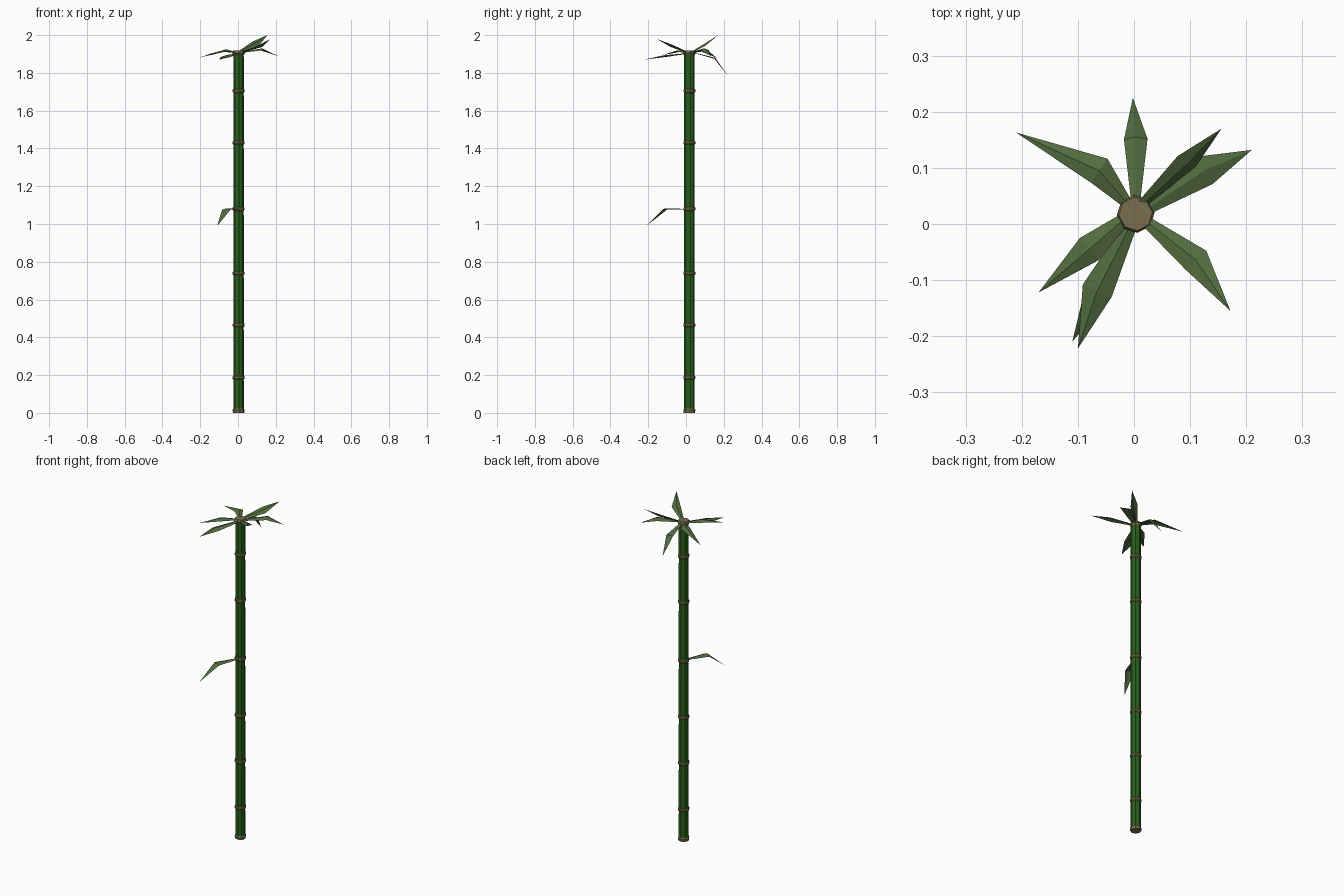
import bpy, bmesh, math
from mathutils import Vector, Matrix

if "Cube" in bpy.data.objects:
    bpy.data.objects.remove(bpy.data.objects["Cube"])

CX, CY, SIDES = 0.003, 0.018, 8


def material(name, rgb):
    m = bpy.data.materials.new(name)
    m.diffuse_color = (*rgb, 1)
    m.use_nodes = True
    m.node_tree.nodes["Principled BSDF"].inputs["Base Color"].default_value = m.diffuse_color
    return m


GREEN = material("stalk_green", (0.022, 0.115, 0.012))
LEAF = material("leaf_green", (0.085, 0.15, 0.05))
TAN = material("node_tan", (0.19, 0.155, 0.075))


def add_object(name, bm, mat):
    me = bpy.data.meshes.new(name)
    bm.to_mesh(me)
    bm.free()
    ob = bpy.data.objects.new(name, me)
    ob.data.materials.append(mat)
    bpy.context.collection.objects.link(ob)
    return ob


def lathe(name, profile, mat):
    """Capped eight-sided solid from (radius, z) pairs."""
    bm = bmesh.new()
    rings = []
    for r, z in profile:
        rings.append([bm.verts.new((CX + r * math.cos(a), CY + r * math.sin(a), z))
                      for a in (math.radians(5) + math.tau * i / SIDES for i in range(SIDES))])
    for lo, hi in zip(rings, rings[1:]):
        for i in range(SIDES):
            j = (i + 1) % SIDES
            bm.faces.new((lo[i], lo[j], hi[j], hi[i]))
    bm.faces.new(rings[0][::-1])
    bm.faces.new(rings[-1])
    return add_object(name, bm, mat)


def leaf(name, base, mid, tip, width=0.05, roll=0):
    """Bent blade with a shallow raised midrib: narrow base, wide middle, point."""
    base, mid, tip = Vector(base), Vector(mid), Vector(tip)
    run = (tip - base).normalized()
    side = run.cross(Vector((0, 0, 1))).normalized()
    side = Matrix.Rotation(math.radians(roll), 3, run) @ side
    up = side.cross(run)
    bm = bmesh.new()
    rows = []
    for p, w in ((base, width * 0.35), (mid, width)):
        rows.append([bm.verts.new(p + side * w * s - up * w * 0.16 * abs(s) * 2)
                     for s in (-0.5, 0, 0.5)])
    end = bm.verts.new(tip)
    for i in (0, 1):
        bm.faces.new((rows[0][i], rows[1][i], rows[1][i + 1], rows[0][i + 1]))
        bm.faces.new((rows[1][i], end, rows[1][i + 1]))
    bmesh.ops.recalc_face_normals(bm, faces=bm.faces)
    return add_object(name, bm, LEAF)


# Stalk segments between the nodes
nodes = [0.012, 0.187, 0.465, 0.74, 1.08, 1.43, 1.705, 1.905]
for i, (a, b) in enumerate(zip(nodes, nodes[1:])):
    lathe(f"stalk_segment_{i + 1}", [(0.028, a), (0.0275, b)], GREEN)

# Node rings, foot and top cap
for i, z in enumerate(nodes[1:-1]):
    lathe(f"node_ring_{i + 1}",
          [(0.027, z - 0.011), (0.032, z - 0.005), (0.032, z + 0.005), (0.027, z + 0.011)], TAN)
lathe("stalk_foot", [(0.03, 0), (0.032, 0.016), (0.027, 0.024)], TAN)
lathe("stalk_cap", [(0.028, 1.895), (0.034, 1.905), (0.03, 1.918)], TAN)

# Crown of leaves: base, middle, tip, width, roll
crown = [
    ((0.003, 0.035, 1.91), (0.003, 0.155, 1.88), (-0.002, 0.225, 1.78), 0.042, 0),
    ((-0.01, 0.035, 1.91), (-0.062, 0.095, 1.925), (-0.21, 0.163, 1.88), 0.052, 0),
    ((0.005, 0.025, 1.91), (0.095, 0.107, 1.96), (0.156, 0.17, 2.0), 0.044, 35),
    ((0.02, 0.025, 1.91), (0.127, 0.096, 1.93), (0.21, 0.132, 1.89), 0.056, 0),
    ((0.015, 0.01, 1.91), (0.109, -0.063, 1.945), (0.172, -0.155, 1.98), 0.05, 0),
    ((0.0, 0.01, 1.905), (-0.066, -0.12, 1.893), (-0.1, -0.222, 1.87), 0.056, 0),
    ((-0.01, 0.015, 1.91), (-0.08, -0.045, 1.92), (-0.17, -0.122, 1.895), 0.052, 0),
]
for i, (b, m, t, w, r) in enumerate(crown):
    leaf(f"crown_leaf_{i + 1}", b, m, t, w, r)

# Single leaf halfway up the stalk
leaf("side_leaf", (-0.005, 0.0, 1.08), (-0.063, -0.115, 1.083), (-0.11, -0.21, 0.99), 0.05, 0)
